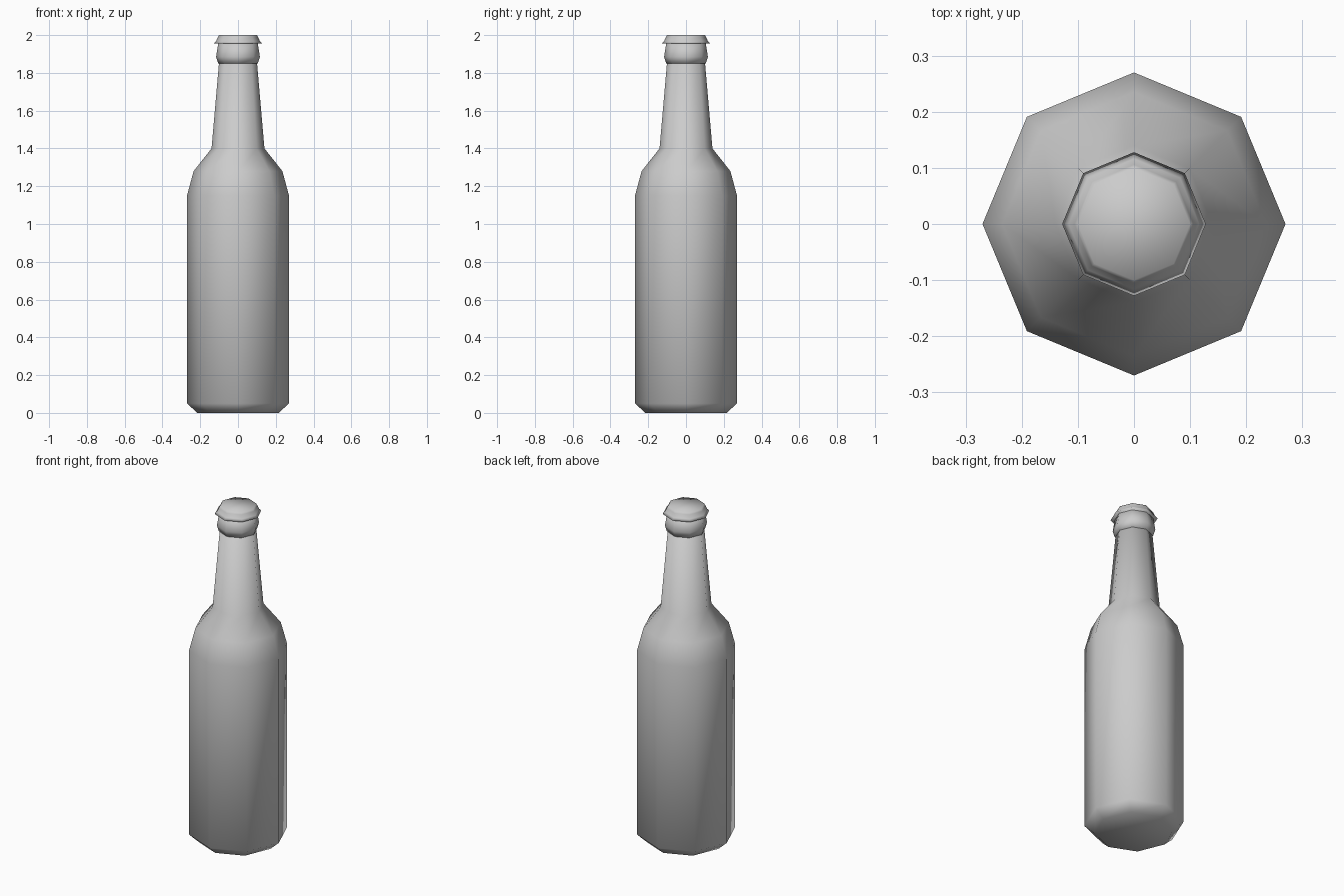
import bpy, bmesh
from math import cos, sin, pi

if "Cube" in bpy.data.objects:
    bpy.data.objects.remove(bpy.data.objects["Cube"])

SIDES = 8


def lathe(name, profile):
    """Revolve (radius, height) points into a closed, smooth eight-sided solid."""
    bm = bmesh.new()
    rings = [[bm.verts.new((r * cos(2 * pi * i / SIDES), r * sin(2 * pi * i / SIDES), z))
              for i in range(SIDES)] for r, z in profile]
    for low, high in zip(rings, rings[1:]):
        for i in range(SIDES):
            j = (i + 1) % SIDES
            bm.faces.new((low[i], low[j], high[j], high[i]))
    bm.faces.new(rings[0][::-1])
    bm.faces.new(rings[-1])
    for f in bm.faces:
        f.smooth = True
    mesh = bpy.data.meshes.new(name)
    bm.to_mesh(mesh)
    bm.free()
    obj = bpy.data.objects.new(name, mesh)
    bpy.context.collection.objects.link(obj)
    return obj


# Body, shoulder and tapered neck
lathe("bottle_body", [(0.215, 0.0), (0.27, 0.05), (0.27, 1.15),
                      (0.235, 1.28), (0.14, 1.40), (0.10, 1.86)])

# Raised lip around the neck
lathe("neck_lip", [(0.105, 1.85), (0.116, 1.885), (0.104, 1.96)])

# Flared crown cap
lathe("bottle_cap", [(0.128, 1.955), (0.116, 1.968), (0.106, 1.99), (0.10, 2.0)])
